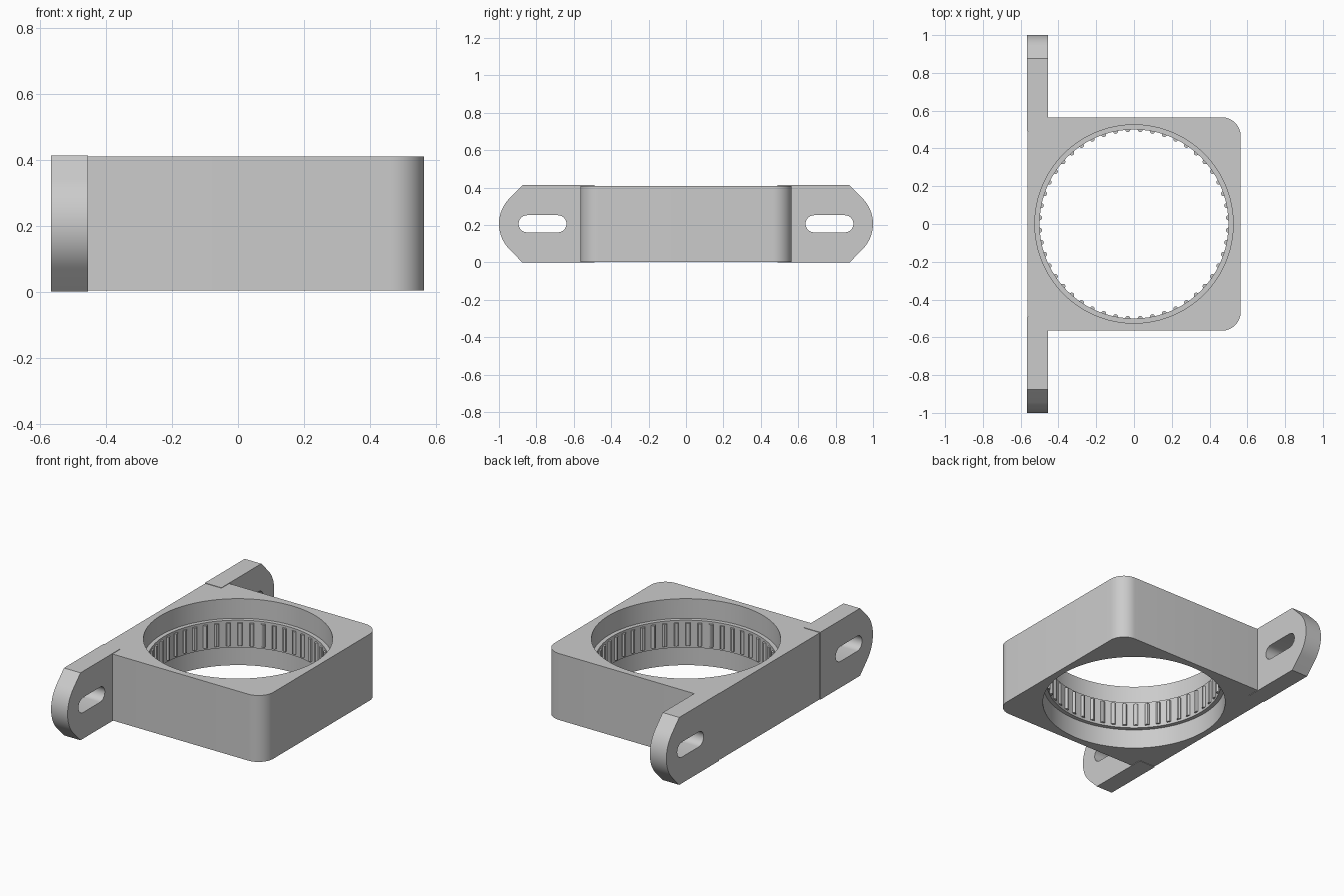
import bpy, bmesh, math
from mathutils import Matrix, Vector

cube = bpy.data.objects.get("Cube")
if cube:
    bpy.data.objects.remove(cube, do_unlink=True)

grey = bpy.data.materials.new("plain grey")
grey.use_nodes = True
colour = (0.6, 0.6, 0.6, 1)
grey.diffuse_color = colour
grey.node_tree.nodes["Principled BSDF"].inputs["Base Color"].default_value = colour

H = 0.413          # overall height
MID = H / 2
HALF = 0.565       # half width of the block
BORE, RING = 0.525, 0.5


def arc(cx, cy, r, start, end, n):
    """Points along an arc, angles in degrees."""
    angles = [math.radians(start + (end - start) * i / n) for i in range(n + 1)]
    return [(cx + r * math.cos(a), cy + r * math.sin(a)) for a in angles]


def add_prism(bm, outline, low, high, axis="z"):
    """Extrude an outline along z (outline is x, y) or along x (outline is y, z)."""
    def place(a, b, h):
        return (a, b, h) if axis == "z" else (h, a, b)
    face = bm.faces.new([bm.verts.new(place(a, b, low)) for a, b in outline])
    top = bmesh.ops.extrude_face_region(bm, geom=[face])["geom"]
    verts = [g for g in top if isinstance(g, bmesh.types.BMVert)]
    bmesh.ops.translate(bm, verts=verts, vec=Vector(place(0, 0, high - low)))


def finish(name, bm):
    bmesh.ops.recalc_face_normals(bm, faces=bm.faces)
    mesh = bpy.data.meshes.new(name)
    bm.to_mesh(mesh)
    bm.free()
    mesh.materials.append(grey)
    obj = bpy.data.objects.new(name, mesh)
    bpy.context.collection.objects.link(obj)
    return obj


def prism(name, outline, low, high, axis="z"):
    bm = bmesh.new()
    add_prism(bm, outline, low, high, axis)
    return finish(name, bm)


def cut(obj, cutter):
    """Subtract the cutter, keep the result and drop the cutter."""
    mod = obj.modifiers.new("cut", "BOOLEAN")
    mod.operation, mod.solver, mod.object = "DIFFERENCE", "EXACT", cutter
    cutter.hide_render = True
    graph = bpy.context.evaluated_depsgraph_get()
    mesh = bpy.data.meshes.new_from_object(obj.evaluated_get(graph))
    obj.modifiers.clear()
    obj.data = mesh
    bpy.data.objects.remove(cutter, do_unlink=True)


def smooth(obj):
    bpy.ops.object.select_all(action="DESELECT")
    obj.select_set(True)
    bpy.context.view_layer.objects.active = obj
    bpy.ops.object.shade_smooth_by_angle(angle=math.radians(30))


# Square block with rounded corners
r = 0.1
c = HALF - r
outline = []
for i, (sx, sy) in enumerate([(1, 1), (-1, 1), (-1, -1), (1, -1)]):
    outline += arc(sx * c, sy * c, r, 90 * i, 90 * i + 90, 12)
block = prism("block", outline, 0.003, H - 0.003)

# Stepped bore: wide at both mouths, narrower ring in the middle
for radius, low, high in [(RING, -0.1, 0.6), (BORE, 0.29, 0.6), (BORE, -0.1, 0.123)]:
    circle = arc(0, 0, radius, 0, 360, 120)[:-1]
    cut(block, prism("bore_cutter", circle, low, high))
smooth(block)

# Round ribs around the inside of the ring
COUNT = 48
bm = bmesh.new()
for i in range(COUNT):
    a = 2 * math.pi * (i + 0.5) / COUNT
    rib = arc(RING * math.cos(a), RING * math.sin(a), 0.013, 0, 360, 12)[:-1]
    add_prism(bm, rib, 0.137, 0.276)
smooth(finish("ring_ribs", bm))

# Mounting ears: chamfered, rounded ends with a long slot
R = 0.193
end = arc(1 - R, MID, R, -45, 45, 16)
ear_outline = [(0.49, 0), (0.875, 0)] + end + [(0.875, H), (0.49, H)]
slot = arc(0.685, MID, 0.046, 90, 270, 12) + arc(0.849, MID, 0.046, -90, 90, 12)
for side, name in [(1, "back_ear"), (-1, "front_ear")]:
    ear = prism(name, [(side * y, z) for y, z in ear_outline], -0.567, -0.455, "x")
    cut(ear, prism("slot_cutter", [(side * y, z) for y, z in slot], -0.7, -0.3, "x"))
    smooth(ear)
